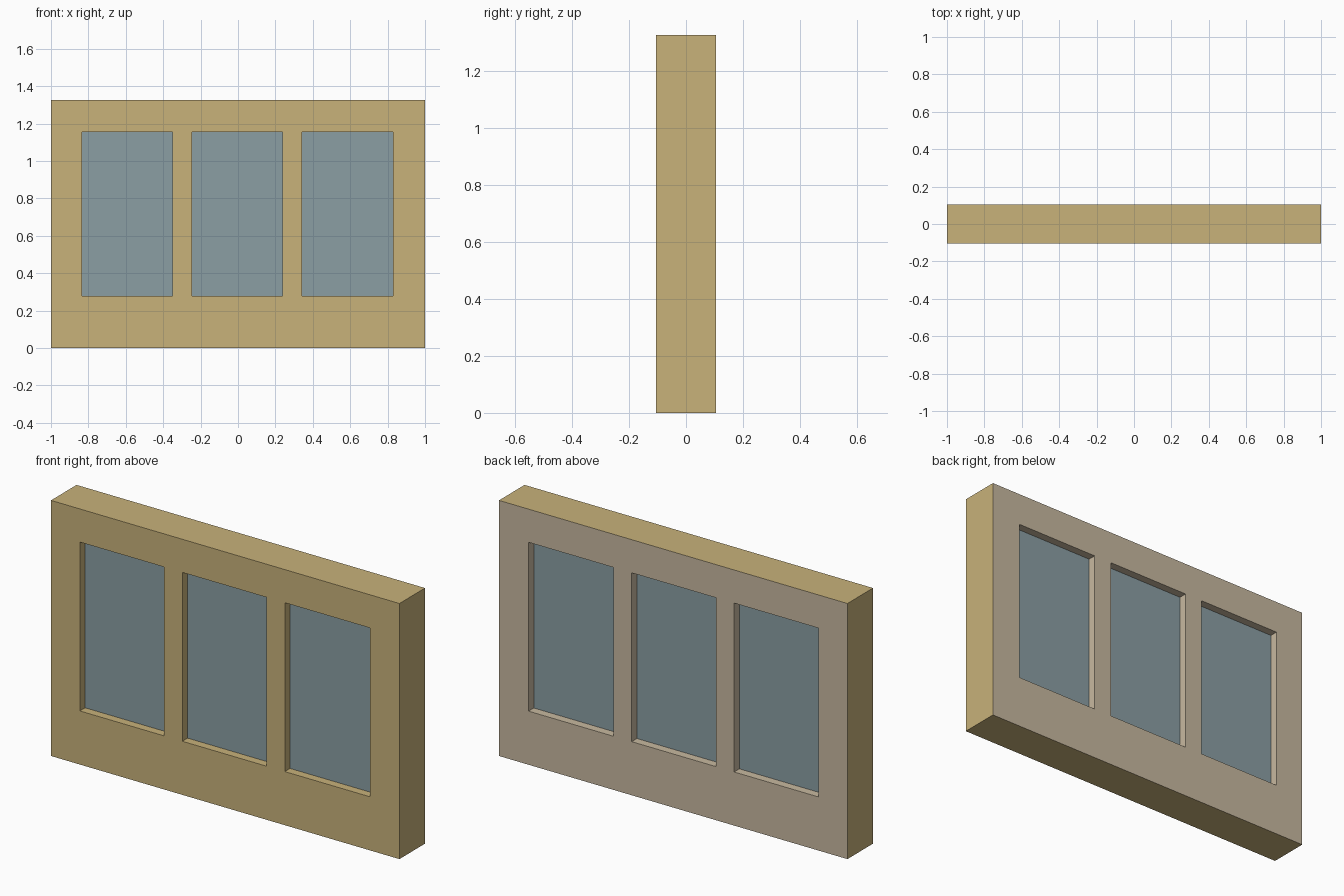
import bpy, bmesh

if "Cube" in bpy.data.objects:
    bpy.data.objects.remove(bpy.data.objects["Cube"])

HALF_DEPTH = 0.105
GLASS_HALF = 0.062
XS = [-1.0, -0.834, -0.35, -0.246, 0.238, 0.342, 0.83, 1.0]
ZS = [0.0, 0.278, 1.154, 1.326]


def material(name, rgb):
    def lin(c):
        c /= 255
        return c / 12.92 if c <= 0.04045 else ((c + 0.055) / 1.055) ** 2.4
    m = bpy.data.materials.new(name)
    m.diffuse_color = (*[lin(c) for c in rgb], 1)
    m.use_nodes = True
    m.node_tree.nodes["Principled BSDF"].inputs["Base Color"].default_value = m.diffuse_color
    return m


def add_object(name, bm, mats):
    bmesh.ops.recalc_face_normals(bm, faces=bm.faces[:])
    bm.normal_update()
    me = bpy.data.meshes.new(name)
    for m in mats:
        me.materials.append(m)
    ob = bpy.data.objects.new(name, me)
    bpy.context.collection.objects.link(ob)
    return ob


tan = material("outer_wall_tan", (200, 178, 122))
plaster = material("inner_wall_beige", (200, 185, 160))
blue = material("glass_blue_grey", (139, 159, 164))

# Wall: a grid of cells without the three window cells, given thickness
bm = bmesh.new()
grid = [[bm.verts.new((x, -HALF_DEPTH, z)) for z in ZS] for x in XS]
for i in range(len(XS) - 1):
    for j in range(len(ZS) - 1):
        if not (i % 2 == 1 and j == 1):
            bm.faces.new((grid[i][j], grid[i + 1][j], grid[i + 1][j + 1], grid[i][j + 1]))
ext = bmesh.ops.extrude_face_region(bm, geom=bm.faces[:], use_keep_orig=True)
for v in ext["geom"]:
    if isinstance(v, bmesh.types.BMVert):
        v.co.y = HALF_DEPTH
# Split the window reveals halfway so each side takes its own colour
bmesh.ops.bisect_plane(bm, geom=bm.verts[:] + bm.edges[:] + bm.faces[:],
                       plane_co=(0, 0, 0), plane_no=(0, 1, 0))
wall = add_object("wall", bm, [tan, plaster])
for f in bm.faces:
    c = f.calc_center_median()
    reveal = XS[1] - 0.01 < c.x < XS[-2] + 0.01 and ZS[1] - 0.01 < c.z < ZS[2] + 0.01
    f.material_index = int(f.normal.y > 0.9 or (reveal and c.y > 0.001))
bm.to_mesh(wall.data)
bm.free()

# Window panes, set back from both wall faces and let slightly into the wall
for n, i in enumerate((1, 3, 5), 1):
    bm = bmesh.new()
    bmesh.ops.create_cube(bm, size=1)
    e = 0.004
    for v in bm.verts:
        v.co = (XS[i] - e if v.co.x < 0 else XS[i + 1] + e,
                v.co.y * 2 * GLASS_HALF,
                ZS[1] - e if v.co.z < 0 else ZS[2] + e)
    pane = add_object(f"window_pane_{n}", bm, [blue])
    bm.to_mesh(pane.data)
    bm.free()
